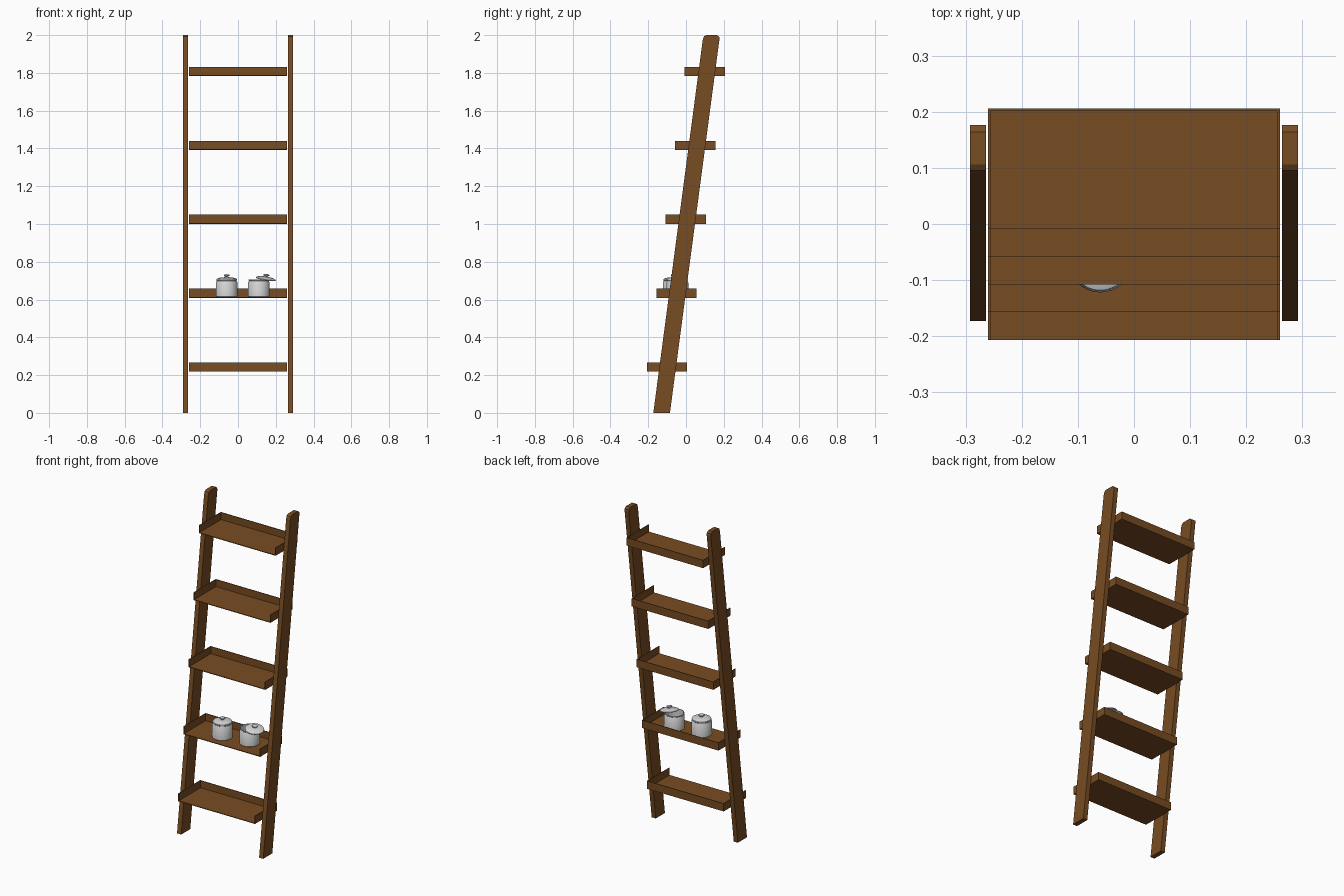
import bpy, bmesh, math
from mathutils import Matrix

if "Cube" in bpy.data.objects:
    bpy.data.objects.remove(bpy.data.objects["Cube"])


def material(name, rgb):
    m = bpy.data.materials.new(name)
    m.diffuse_color = (*rgb, 1)
    m.use_nodes = True
    m.node_tree.nodes["Principled BSDF"].inputs["Base Color"].default_value = m.diffuse_color
    return m


WOOD = material("brown wood", (0.185, 0.072, 0.016))
METAL = material("pale metal", (0.66, 0.66, 0.67))


def add_object(name, bm, mat, matrix=None, smooth=False):
    bmesh.ops.recalc_face_normals(bm, faces=bm.faces)
    me = bpy.data.meshes.new(name)
    bm.to_mesh(me)
    bm.free()
    me.materials.append(mat)
    ob = bpy.data.objects.new(name, me)
    bpy.context.collection.objects.link(ob)
    if matrix:
        ob.matrix_world = matrix
    if smooth:
        bpy.ops.object.select_all(action='DESELECT')
        ob.select_set(True)
        bpy.context.view_layer.objects.active = ob
        bpy.ops.object.shade_smooth_by_angle(angle=math.radians(35))
    return ob


def box(bm, x0, x1, y0, y1, z0, z1):
    m = Matrix.Translation(((x0 + x1) / 2, (y0 + y1) / 2, (z0 + z1) / 2)) @ \
        Matrix.Diagonal((x1 - x0, y1 - y0, z1 - z0, 1))
    bmesh.ops.create_cube(bm, size=1, matrix=m)


def lathe(name, profile, mat, matrix):
    bm = bmesh.new()
    vs = [bm.verts.new((r, 0, z)) for r, z in profile]
    es = [bm.edges.new(p) for p in zip(vs, vs[1:])]
    bmesh.ops.spin(bm, geom=vs + es, cent=(0, 0, 0), axis=(0, 0, 1),
                   angle=2 * math.pi, steps=32, use_duplicate=False)
    bmesh.ops.remove_doubles(bm, verts=bm.verts, dist=1e-5)
    return add_object(name, bm, mat, matrix, smooth=True)


# Leaning side rails, with rounded top corners
SLOPE = 0.1325
rail = [(-0.173, 0), (-0.085, 0), (-0.085 + 1.975 * SLOPE, 1.975),
        (0.176, 1.991), (0.164, 2.0), (0.106, 2.0), (0.095, 1.993),
        (-0.173 + 1.975 * SLOPE, 1.975)]
for side, label in ((-1, "left"), (1, "right")):
    bm = bmesh.new()
    f = bm.faces.new([bm.verts.new((side * 0.264, y, z)) for y, z in rail])
    ext = bmesh.ops.extrude_face_region(bm, geom=[f])["geom"]
    bmesh.ops.translate(bm, vec=(side * 0.028, 0, 0),
                        verts=[v for v in ext if isinstance(v, bmesh.types.BMVert)])
    add_object(label + "_rail", bm, WOOD)

# Tray shelves: thin floor, back lip and two side lips, open at the front
T, W, H = 0.004, 0.26, 0.048
for i in range(5):
    z = 0.218 + i * 0.3915
    y0 = -0.207 + i * 0.0498
    y1 = y0 + 0.2135
    bm = bmesh.new()
    box(bm, -W, W, y0, y1, z, z + T)
    box(bm, -W, W, y1 - T, y1, z, z + H)
    for s in (-1, 1):
        xs = sorted((s * W, s * (W - T)))
        box(bm, *xs, y0, y1, z, z + H)
    add_object(f"shelf_{i + 1}", bm, WOOD)

# Two metal pots on the second shelf
pot = [(0, 0), (0.055, 0), (0.057, 0.002), (0.057, 0.077), (0.053, 0.083),
       (0.053, 0.086), (0.055, 0.088), (0.055, 0.092), (0.051, 0.092),
       (0.051, 0.006), (0, 0.006)]
lid = [(0, 0), (0.053, 0), (0.054, 0.002), (0.053, 0.004), (0.042, 0.009),
       (0.025, 0.012), (0.008, 0.013), (0.008, 0.017), (0.014, 0.019),
       (0.016, 0.022), (0.014, 0.026), (0.008, 0.028), (0, 0.0285)]
base = 0.218 + 0.3915 + T
lathe("closed_pot", pot, METAL, Matrix.Translation((-0.06, -0.065, base)))
lathe("closed_pot_lid", lid, METAL, Matrix.Translation((-0.06, -0.065, base + 0.092)))
lathe("open_pot", pot, METAL, Matrix.Translation((0.11, -0.045, base)))
# Lid pushed aside and tipped over the rim
lathe("open_pot_lid", lid, METAL,
      Matrix.Translation((0.147, -0.05, base + 0.094)) @
      Matrix.Rotation(math.radians(9), 4, 'Y') @
      Matrix.Rotation(math.radians(6), 4, 'X'))
